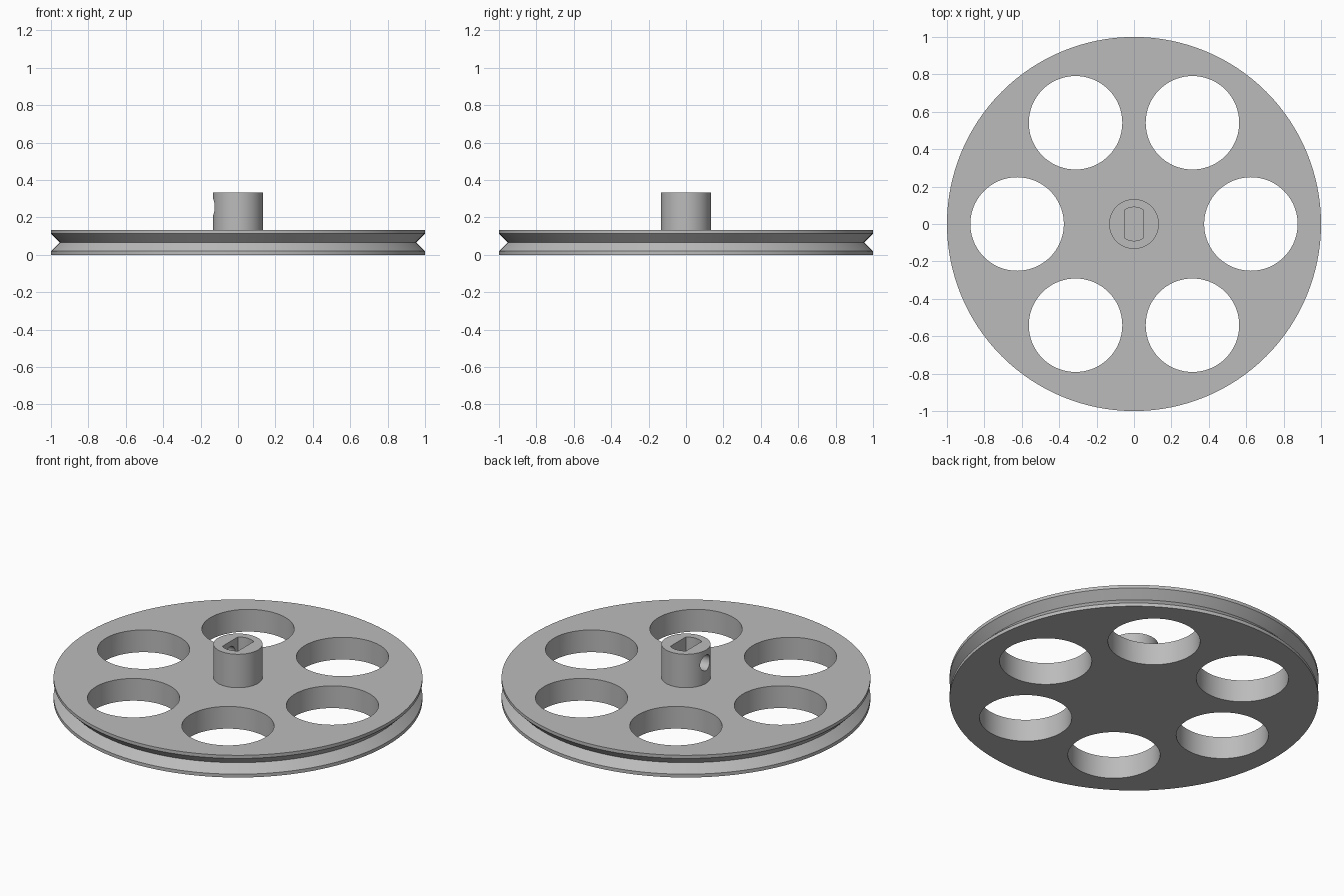
import bpy, bmesh, math

if "Cube" in bpy.data.objects:
    bpy.data.objects.remove(bpy.data.objects["Cube"])

grey = bpy.data.materials.new("plain grey")
grey.diffuse_color = (0.5, 0.5, 0.5, 1)
grey.use_nodes = True
grey.node_tree.nodes["Principled BSDF"].inputs["Base Color"].default_value = grey.diffuse_color


def loft(name, rings):
    """Solid object from a stack of equal-length vertex rings, capped at both ends."""
    bm = bmesh.new()
    loops = [[bm.verts.new(p) for p in ring] for ring in rings]
    n = len(loops[0])
    for a, b in zip(loops, loops[1:]):
        for i in range(n):
            j = (i + 1) % n
            bm.faces.new((a[i], a[j], b[j], b[i]))
    bm.faces.new(loops[0][::-1])
    bm.faces.new(loops[-1])
    bmesh.ops.recalc_face_normals(bm, faces=bm.faces)
    me = bpy.data.meshes.new(name)
    bm.to_mesh(me)
    bm.free()
    me.materials.append(grey)
    ob = bpy.data.objects.new(name, me)
    bpy.context.collection.objects.link(ob)
    return ob


def circle(r, z, n, cx=0, cy=0):
    return [(cx + r * math.cos(2 * math.pi * i / n),
             cy + r * math.sin(2 * math.pi * i / n), z) for i in range(n)]


def cut(target, cutter):
    """Subtract the cutter, then remove it."""
    mod = target.modifiers.new("cut", 'BOOLEAN')
    mod.operation = 'DIFFERENCE'
    mod.solver = 'EXACT'
    mod.object = cutter
    bpy.ops.object.select_all(action='DESELECT')
    bpy.context.view_layer.objects.active = target
    target.select_set(True)
    bpy.ops.object.modifier_apply(modifier=mod.name)
    bpy.data.objects.remove(cutter, do_unlink=True)


# Grooved wheel and hub as one turned profile (radius, height)
TOP, HUB = 0.133, 0.333
profile = [(1, 0), (1, 0.02), (0.953, 0.067), (1, 0.114), (1, TOP), (0.133, TOP), (0.133, HUB)]
pulley = loft("pulley_wheel", [circle(r, z, 128) for r, z in profile])

# Six lightening holes
for k in range(6):
    a = k * math.pi / 3
    cx, cy = 0.625 * math.cos(a), 0.625 * math.sin(a)
    cut(pulley, loft("hole_cutter", [circle(0.25, z, 72, cx, cy) for z in (-0.1, 0.3)]))

# Blind shaft bore with two flats
R, FLAT = 0.09, 0.052
start = math.acos(FLAT / R)
arc = [start + (math.pi - 2 * start) * i / 14 for i in range(15)]
outline = [(R * math.cos(t), R * math.sin(t)) for t in arc]
outline += [(-x, -y) for x, y in outline]
cut(pulley, loft("bore_cutter", [[(x, y, z) for x, y in outline] for z in (TOP, 0.5)]))

# Set screw hole through the left wall of the hub
cut(pulley, loft("screw_cutter", [[(x, p, 0.256 + q) for p, q, _ in circle(0.046, 0, 40)]
                                  for x in (-0.2, 0)]))

bpy.ops.object.select_all(action='DESELECT')
pulley.select_set(True)
bpy.context.view_layer.objects.active = pulley
bpy.ops.object.shade_smooth_by_angle(angle=math.radians(25))
